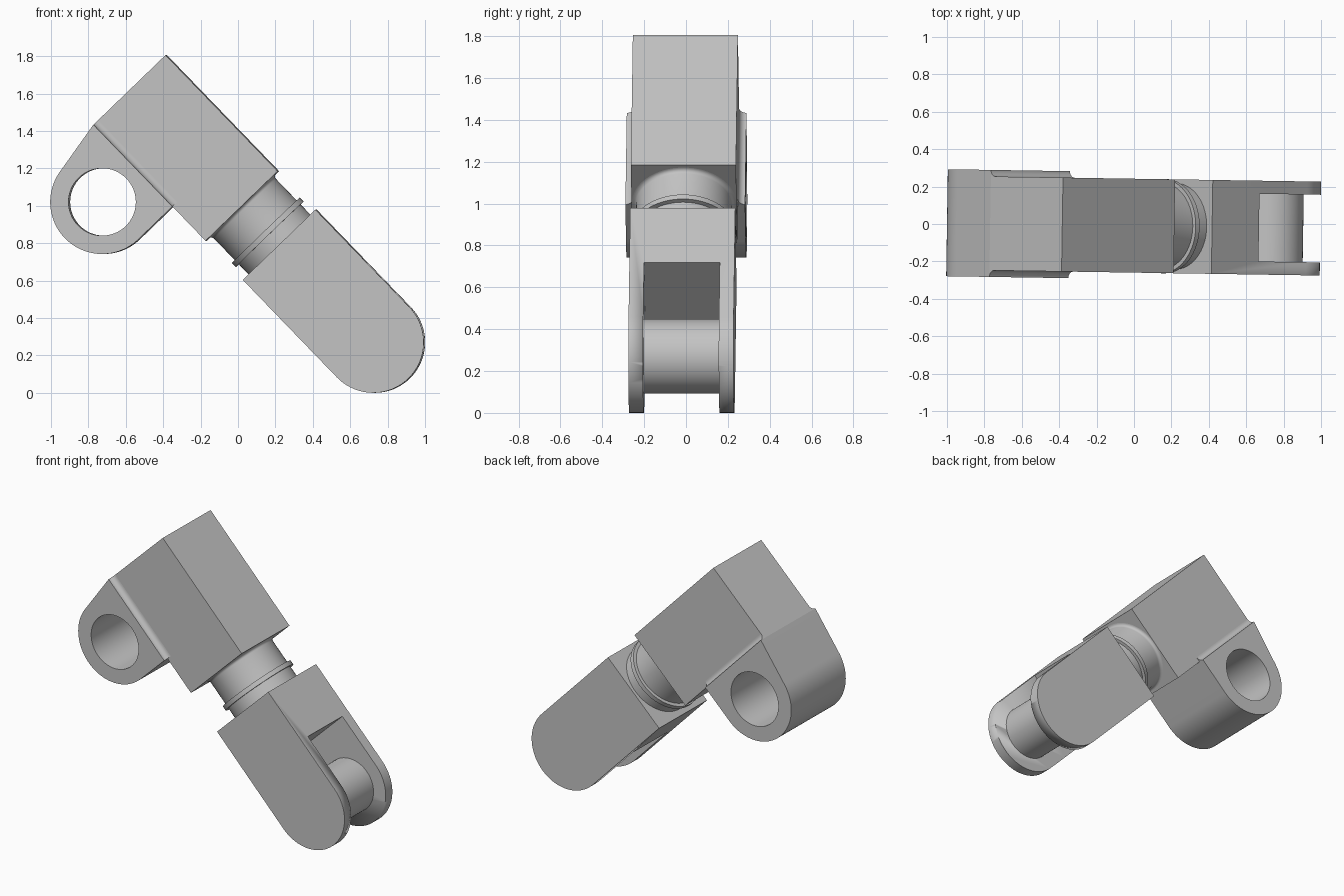
import bpy, bmesh, math
from math import sin, cos, pi
from mathutils import Matrix, Vector

if bpy.data.objects.get("Cube"):
    bpy.data.objects.remove(bpy.data.objects["Cube"])

grey = bpy.data.materials.new("plain_grey")
grey.use_nodes = True
grey.diffuse_color = (0.55, 0.55, 0.55, 1)
grey.node_tree.nodes["Principled BSDF"].inputs["Base Color"].default_value = grey.diffuse_color

# Tilted working frame: u runs down the axis, v across it, w through the width
TILT = math.radians(46)
u_dir = Vector((cos(TILT), 0, -sin(TILT)))
v_dir = Vector((sin(TILT), 0, cos(TILT)))
w_dir = Vector((0, -1, 0))
PLACE = (Matrix.Rotation(math.radians(-0.9), 4, 'Z')
         @ Matrix.Translation((0.727, -0.009, 0.27)))


def frame(a, b, c):
    return PLACE @ Matrix((a, b, c)).transposed().to_4x4()


SIDE = frame(u_dir, v_dir, w_dir)      # profiles in u, v
ACROSS = frame(v_dir, w_dir, u_dir)    # profiles in v, w


def arc(cx, cy, r, start, end, n=32):
    return [(cx + r * cos(start + (end - start) * i / n),
             cy + r * sin(start + (end - start) * i / n)) for i in range(n + 1)]


def finish(obj, matrix):
    obj.data.transform(matrix)
    obj.data.materials.clear()
    obj.data.materials.append(grey)
    bpy.ops.object.select_all(action='DESELECT')
    obj.select_set(True)
    bpy.context.view_layer.objects.active = obj
    bpy.ops.object.shade_smooth_by_angle(angle=math.radians(30))
    return obj


def mesh_object(name, bm):
    bmesh.ops.remove_doubles(bm, verts=bm.verts, dist=1e-5)
    bmesh.ops.recalc_face_normals(bm, faces=bm.faces)
    mesh = bpy.data.meshes.new(name)
    bm.to_mesh(mesh)
    bm.free()
    obj = bpy.data.objects.new(name, mesh)
    bpy.context.collection.objects.link(obj)
    return obj


def prism(name, outlines, z0, z1, matrix):
    """Extrude outlines (the second one is a hole) from z0 to z1."""
    curve = bpy.data.curves.new(name, 'CURVE')
    curve.dimensions = '2D'
    curve.fill_mode = 'BOTH'
    curve.extrude = (z1 - z0) / 2
    for pts in outlines:
        spline = curve.splines.new('POLY')
        spline.points.add(len(pts) - 1)
        for p, (x, y) in zip(spline.points, pts):
            p.co = (x, y, 0, 1)
        spline.use_cyclic_u = True
    temp = bpy.data.objects.new(name, curve)
    bpy.context.collection.objects.link(temp)
    bpy.context.view_layer.update()
    bm = bmesh.new()
    bm.from_mesh(temp.to_mesh())
    temp.to_mesh_clear()
    bpy.data.objects.remove(temp)
    bmesh.ops.translate(bm, verts=bm.verts, vec=(0, 0, (z0 + z1) / 2))
    return finish(mesh_object(name, bm), matrix)


def rect(x0, x1, y0, y1):
    return [(x0, y0), (x1, y0), (x1, y1), (x0, y1)]


HALF, BODY_W, EYE_W = 0.268, 0.251, 0.286
TOP, BOTTOM = -1.876, -1.013

# Square main body
prism("body_block", [rect(TOP, BOTTOM, -HALF, HALF)], -BODY_W, BODY_W, SIDE)

# Side eye: tangent outline from the body corner around the ring
EU, EV, ER = -1.546, -0.521, 0.278
du, dv = TOP - EU, -HALF - EV
tangent = math.atan2(dv, du) + math.acos(ER / math.hypot(du, dv))
eye_outline = [(TOP, -HALF)] + arc(EU, EV, ER, tangent, 2 * pi, 48) + [(EU + ER, -HALF)]
prism("side_eye", [eye_outline, arc(EU, EV, 0.18, 0, 2 * pi, 64)[:-1]], -EYE_W, EYE_W, SIDE)

# Concave fillets where the wider eye meets the body
step = EYE_W - BODY_W
for side, name in ((1, "front_fillet"), (-1, "back_fillet")):
    pts = [(-HALF, BODY_W)] + arc(step - HALF, EYE_W, step, pi, 1.5 * pi, 8)
    prism(name, [[(v, w * side) for v, w in pts]], TOP, EU + ER, ACROSS)

# Turned neck with a flared root and a collar
NECK, FLARE = 0.23, 0.02
neck_profile = [(r, u) for u, r in arc(BOTTOM + FLARE, NECK + FLARE, FLARE, pi, 1.5 * pi, 6)]
neck_profile += [(NECK, -0.832), (0.252, -0.832), (0.252, -0.802), (NECK, -0.802), (NECK, -0.72)]
bm = bmesh.new()
verts = [bm.verts.new((r, 0, u)) for r, u in neck_profile]
edges = [bm.edges.new(pair) for pair in zip(verts, verts[1:])]
bmesh.ops.spin(bm, geom=verts + edges, cent=(0, 0, 0), axis=(0, 0, 1),
               angle=2 * pi, steps=64)
finish(mesh_object("neck", bm), ACROSS)

# Round-ended fork with an open slot
fork_outline = [(-0.725, -0.27)] + arc(0, 0, 0.27, -pi / 2, pi / 2, 40) + [(-0.725, 0.27)]
fork = prism("fork", [fork_outline], -BODY_W, BODY_W, SIDE)
cutter = prism("slot_cutter", [rect(-0.364, 0.5, -0.5, 0.5)], -0.181, 0.181, SIDE)
cutter.hide_render = True
cut = fork.modifiers.new("slot", 'BOOLEAN')
cut.operation = 'DIFFERENCE'
cut.solver = 'EXACT'
cut.object = cutter
bpy.context.view_layer.objects.active = fork
bpy.ops.object.modifier_move_to_index(modifier=cut.name, index=0)
bpy.ops.object.modifier_apply(modifier=cut.name)
bpy.data.objects.remove(cutter)

# Cross pin between the fork arms
prism("cross_pin", [arc(0, 0, 0.178, 0, 2 * pi, 64)[:-1]], -0.181, 0.181, SIDE)
